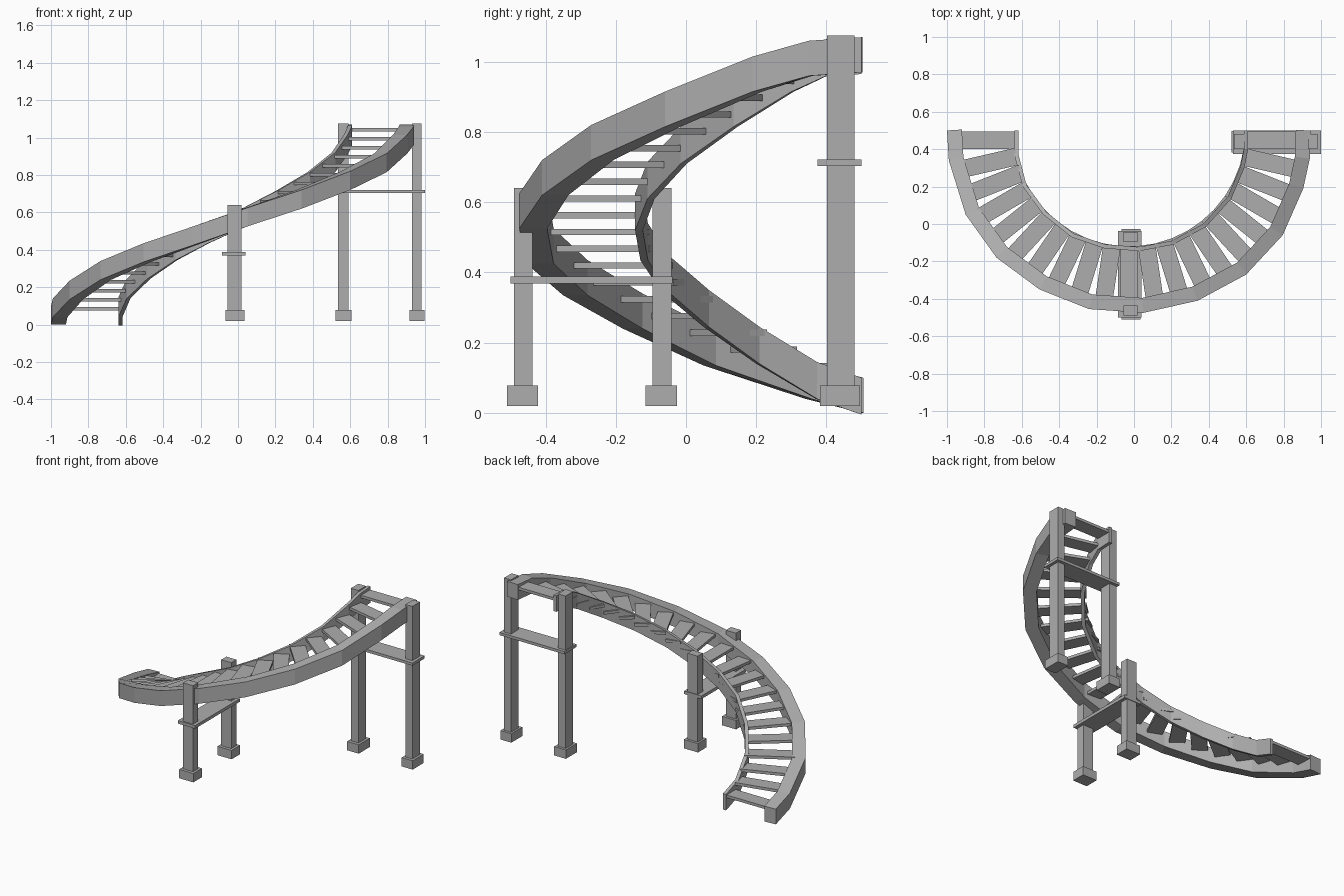
import bpy, bmesh, math
from mathutils import Vector, Matrix

old = bpy.data.objects.get("Cube")
if old:
    bpy.data.objects.remove(old, do_unlink=True)

stone = bpy.data.materials.new("plain grey")
stone.use_nodes = True
GREY = (0.42, 0.42, 0.42, 1)
stone.diffuse_color = GREY
stone.node_tree.nodes["Principled BSDF"].inputs["Base Color"].default_value = GREY


def finish(bm, name):
    bmesh.ops.recalc_face_normals(bm, faces=bm.faces)
    mesh = bpy.data.meshes.new(name)
    bm.to_mesh(mesh)
    bm.free()
    mesh.materials.append(stone)
    obj = bpy.data.objects.new(name, mesh)
    bpy.context.collection.objects.link(obj)
    return obj


def box(name, x, y, z, angle=0.0):
    """Box from (min, max) ranges, turned about its own centre."""
    bm = bmesh.new()
    centre = Vector([(a + b) / 2 for a, b in (x, y, z)])
    size = [b - a for a, b in (x, y, z)]
    bmesh.ops.create_cube(bm, size=1, matrix=Matrix.Translation(centre)
                          @ Matrix.Rotation(angle, 4, "Z")
                          @ Matrix.Diagonal((*size, 1)))
    return finish(bm, name)


def stringer(name, path, width, height):
    """Sweep an upright rectangle along (x, y, top) points; width goes left."""
    bm = bmesh.new()
    pts = [Vector(p) for p in path]
    rings = []
    for i, p in enumerate(pts):
        t = pts[min(i + 1, len(pts) - 1)] - pts[max(i - 1, 0)]
        side = Vector((-t.y, t.x, 0)).normalized() * width
        drop = Vector((0, 0, -height))
        rings.append([bm.verts.new(v) for v in
                      (p, p + side, p + side + drop, p + drop)])
    for a, b in zip(rings, rings[1:]):
        for k in range(4):
            j = (k + 1) % 4
            bm.faces.new((a[k], a[j], b[j], b[k]))
    bm.faces.new(rings[0])
    bm.faces.new(rings[-1])
    return finish(bm, name)


# Two curved side beams rising around the half turn
stringer("outer_stringer", [
    (-1, .5, .1), (-.99, .34, .14), (-.9, .05, .235), (-.735, -.18, .34),
    (-.505, -.35, .435), (-.24, -.455, .525), (.05, -.475, .625),
    (.34, -.41, .72), (.6, -.27, .82), (.795, -.06, .915),
    (.905, .19, 1.015), (.94, .35, 1.06), (.945, .5, 1.07)], .08, .1)
stringer("inner_stringer", [
    (-.64, .5, .1), (-.64, .37, .145), (-.595, .2, .245), (-.485, .05, .35),
    (-.335, -.07, .45), (-.16, -.13, .54), (.03, -.145, .625),
    (.21, -.11, .715), (.385, -.015, .815), (.52, .135, .92),
    (.59, .3, 1.02), (.61, .4, 1.065), (.61, .5, 1.07)], .022, .105)

# Radial treads, with square landings at both ends
CX, CY, STEPS = -.025, .5, 21
RISE = .0478
for i in range(STEPS):
    z = .085 + RISE * i
    level = (z - .009, z + .009)
    if i == 0:
        box("bottom_tread", (-.94, -.625), (.4, .495), level)
    elif i == STEPS - 1:
        box("top_tread", (.59, .88), (.4, .495), level)
    else:
        a = math.radians(193 + (i - 1) * 154 / 18)
        r = .768
        x, y = CX + r * math.cos(a), CY + r * math.sin(a)
        box(f"tread_{i}", (x - .15, x + .15), (y - .047, y + .047), level, a)

# Posts on square feet
for name, x, y, top in (
        ("outer_middle_post", (-.055, .018), (-.49, -.437), .64),
        ("inner_middle_post", (-.055, .018), (-.095, -.042), .64),
        ("inner_back_post", (.535, .59), (.402, .48), 1.075),
        ("outer_back_post", (.93, .98), (.402, .48), 1.075)):
    box(name, x, y, (.03, top))
    box(name + "_foot", (x[0] - .013, x[1] + .016), (y[0] - .02, y[1] + .016),
        (.02, .078))

# Flat braces joining each pair of posts
box("middle_brace", (-.085, .04), (-.5, -.038), (.369, .389))
box("back_brace", (.53, 1), (.375, .5), (.703, .721))
